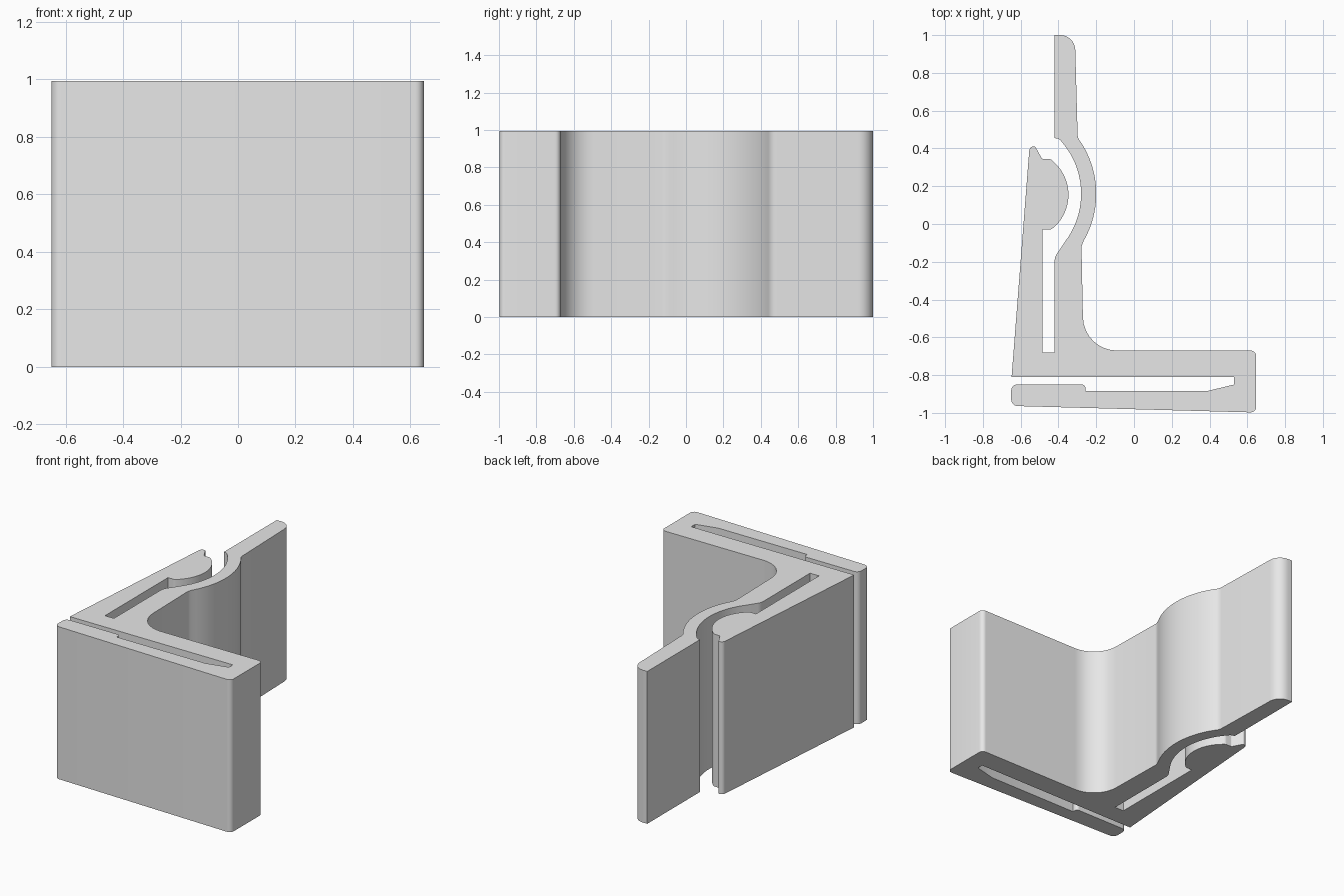
import bpy, bmesh
from math import sin, cos, asin, tan, pi
from mathutils import Vector

HEIGHT = 0.995

cube = bpy.data.objects.get("Cube")
if cube:
    bpy.data.objects.remove(cube, do_unlink=True)


def arc(cx, cy, r, y0, y1, steps=20):
    """Points on the right side of a circle, from height y0 to y1."""
    a0, a1 = asin((y0 - cy) / r), asin((y1 - cy) / r)
    angles = [a0 + (a1 - a0) * i / steps for i in range(steps + 1)]
    return [(cx + r * cos(a), cy + r * sin(a), 0) for a in angles]


def rounded(corners, steps=8):
    """Replace each (x, y, radius) corner by a circular fillet."""
    out = []
    for i, (x, y, r) in enumerate(corners):
        p = Vector((x, y))
        if r == 0:
            out.append(p)
            continue
        u = (Vector(corners[i - 1][:2]) - p).normalized()
        v = (Vector(corners[(i + 1) % len(corners)][:2]) - p).normalized()
        half = u.angle(v) / 2
        centre = p + (u + v).normalized() * (r / sin(half))
        start = p + u * (r / tan(half)) - centre
        end = p + v * (r / tan(half)) - centre
        sweep = pi - 2 * half
        for k in range(steps + 1):
            t = k / steps
            out.append(centre + (start * sin((1 - t) * sweep)
                                 + end * sin(t * sweep)) / sin(sweep))
    return out


# Inner side of the long arm, with its curved groove
profile = [(-0.42, 1, 0), (-0.42, 0.455, 0), (-0.395, 0.45, 0.03)]
profile += arc(-0.70, 0.16, 0.42, 0.42, -0.09)
profile += [(-0.42, -0.175, 0.07), (-0.42, -0.68, 0)]
# Spring tongue with the rounded bump and hooked tip
profile += [(-0.485, -0.68, 0), (-0.485, -0.03, 0), (-0.44, -0.03, 0.025)]
profile += arc(-0.58, 0.155, 0.233, -0.015, 0.325)
profile += [(-0.44, 0.343, 0.025), (-0.487, 0.345, 0.01),
            (-0.524, 0.412, 0.012), (-0.553, 0.41, 0.025), (-0.648, -0.81, 0)]
# Slot and front clamping leg
profile += [(0.53, -0.81, 0), (0.53, -0.85, 0), (0.385, -0.885, 0),
            (-0.257, -0.885, 0), (-0.257, -0.85, 0.02), (-0.65, -0.85, 0.03),
            (-0.65, -0.963, 0.035), (0.647, -0.998, 0.03), (0.647, -0.67, 0.03)]
# Inside corner and outer side of the long arm
profile += [(-0.267, -0.67, 0.18), (-0.278, -0.118, 0.06)]
profile += arc(-0.70, 0.16, 0.50, -0.09, 0.425)
profile += [(-0.298, 0.455, 0.06), (-0.313, 1, 0.08)]

# Extrude the closed profile into the bracket
bm = bmesh.new()
base = bm.faces.new([bm.verts.new((p.x, p.y, 0)) for p in rounded(profile)])
top = bmesh.ops.extrude_face_region(bm, geom=[base], use_keep_orig=True)["geom"]
bmesh.ops.translate(bm, vec=(0, 0, HEIGHT),
                    verts=[g for g in top if isinstance(g, bmesh.types.BMVert)])
bmesh.ops.recalc_face_normals(bm, faces=bm.faces[:])
mesh = bpy.data.meshes.new("clip_bracket")
bm.to_mesh(mesh)
bm.free()

grey = bpy.data.materials.new("light grey")
grey.use_nodes = True
grey.diffuse_color = (0.8, 0.8, 0.8, 1)
grey.node_tree.nodes["Principled BSDF"].inputs["Base Color"].default_value = grey.diffuse_color
mesh.materials.append(grey)

bracket = bpy.data.objects.new("clip_bracket", mesh)
bpy.context.collection.objects.link(bracket)
bpy.context.view_layer.objects.active = bracket
bracket.select_set(True)
bpy.ops.object.shade_smooth_by_angle(angle=0.5)
